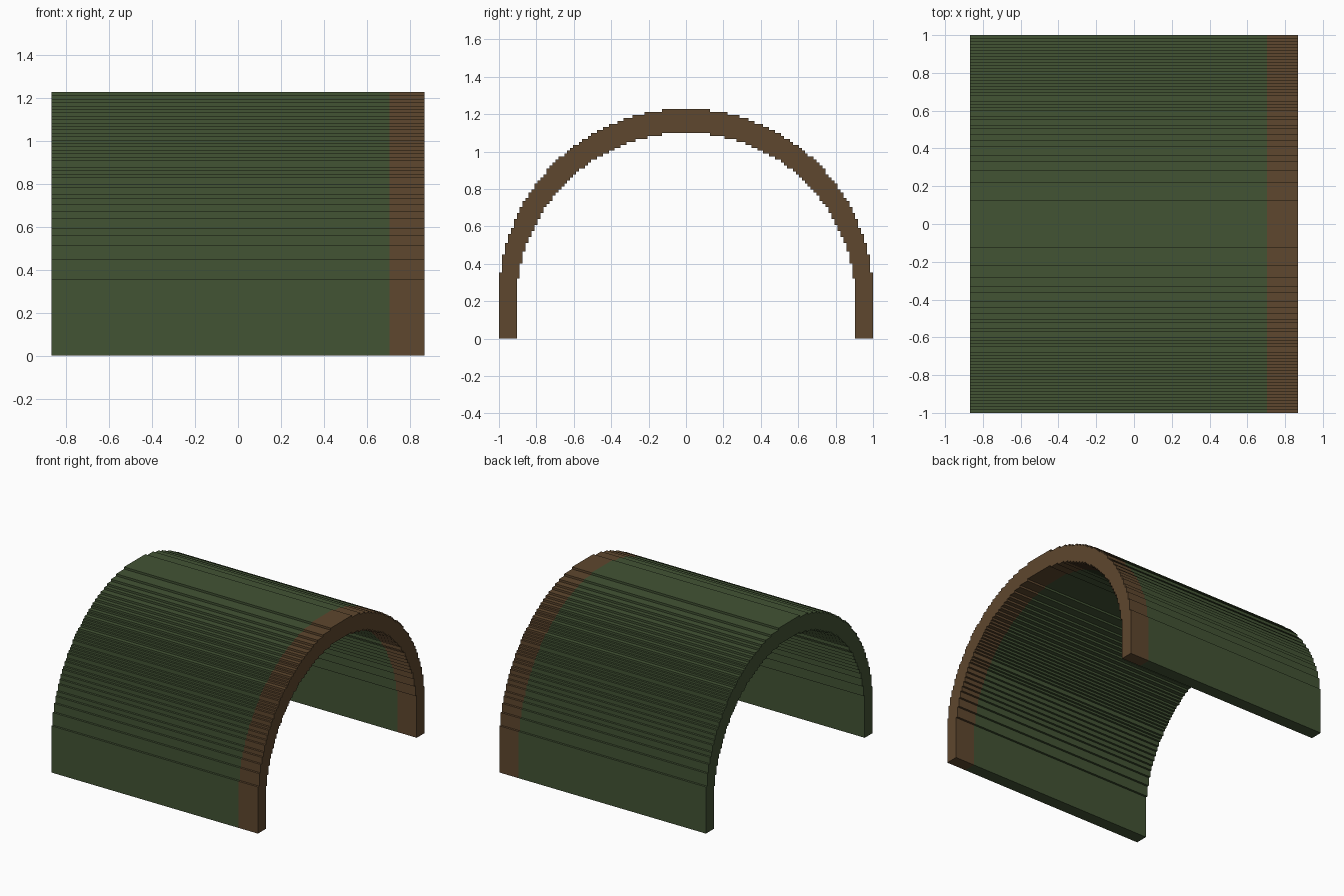
import bpy, bmesh, math

cube = bpy.data.objects.get("Cube")
if cube:
    bpy.data.objects.remove(cube, do_unlink=True)

STEP = 2 / 126          # size of one stair step
HALF_LENGTH = 0.868
BAND_X = 0.705          # where the brown end band starts
OUTER_Z = 0.227         # centre height of the outer arc


def make_material(name, rgb):
    mat = bpy.data.materials.new(name)
    mat.use_nodes = True
    mat.diffuse_color = (*rgb, 1)
    bsdf = mat.node_tree.nodes["Principled BSDF"]
    bsdf.inputs["Base Color"].default_value = (*rgb, 1)
    bsdf.inputs["Roughness"].default_value = 0.8
    return mat


def stepped_arch(n, centre_z):
    """Stair-stepped half circle on straight legs, n steps in radius, from +y to -y."""
    def width(row):
        return math.floor(math.sqrt(n * n - (row + 0.5) ** 2) + 0.5)

    half = [(n * STEP, 0.0)]
    for row in range(n):
        w = width(row)
        following = width(row + 1) if row + 1 < n else 0
        if w != following:
            z = centre_z + (row + 1) * STEP
            half.append((w * STEP, z))
            if following:
                half.append((following * STEP, z))
    return half + [(-y, z) for y, z in reversed(half)]


# Closed cross-section: outer arch, then the inner arch back again
outline = stepped_arch(63, OUTER_Z)
outline += reversed(stepped_arch(57, OUTER_Z - 2 * STEP))

# Sweep the section along x, with a cut at the edge of the brown band
bm = bmesh.new()
rings = [[bm.verts.new((x, y, z)) for y, z in outline]
         for x in (-HALF_LENGTH, BAND_X, HALF_LENGTH)]
count = len(outline)
for a, b in zip(rings, rings[1:]):
    for i in range(count):
        j = (i + 1) % count
        bm.faces.new((a[i], a[j], b[j], b[i]))
bm.faces.new(rings[0])
bm.faces.new(rings[-1])
bmesh.ops.recalc_face_normals(bm, faces=bm.faces)

# Brown for every face of the end band, green for the rest
for face in bm.faces:
    face.material_index = int(face.calc_center_median().x > BAND_X)

mesh = bpy.data.meshes.new("arched_cover")
bm.to_mesh(mesh)
bm.free()
mesh.materials.append(make_material("dark green", (0.0545, 0.0865, 0.0343)))
mesh.materials.append(make_material("brown", (0.112, 0.063, 0.0273)))
cover = bpy.data.objects.new("arched_cover", mesh)
bpy.context.collection.objects.link(cover)
